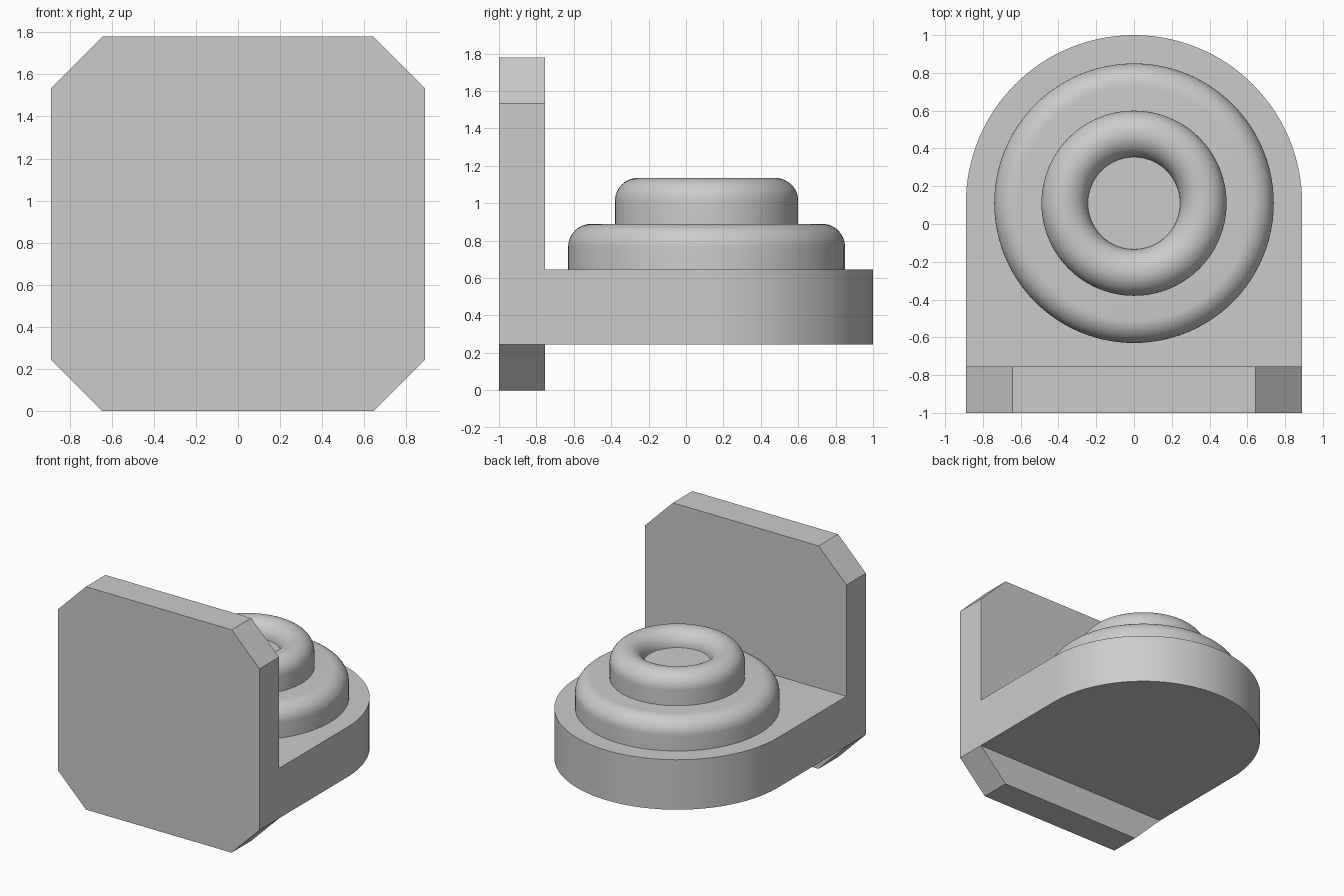
import bpy, bmesh, math
from mathutils import Vector

cube = bpy.data.objects.get("Cube")
if cube:
    bpy.data.objects.remove(cube, do_unlink=True)

grey = bpy.data.materials.new("light_grey")
grey.use_nodes = True
colour = (0.6, 0.6, 0.6, 1)
grey.diffuse_color = colour
grey.node_tree.nodes["Principled BSDF"].inputs["Base Color"].default_value = colour

W = 0.89            # half width of the plate and the slab
CUT = 0.246         # corner cut, also the plate thickness
CENTRE_Y = 0.11     # axis of the round end and the rings
SLAB_TOP = 0.645
PLATE_BACK = -1 + CUT


def finish(name, bm):
    bmesh.ops.recalc_face_normals(bm, faces=bm.faces)
    mesh = bpy.data.meshes.new(name)
    bm.to_mesh(mesh)
    bm.free()
    mesh.materials.append(grey)
    obj = bpy.data.objects.new(name, mesh)
    bpy.context.collection.objects.link(obj)
    bpy.ops.object.select_all(action='DESELECT')
    obj.select_set(True)
    bpy.context.view_layer.objects.active = obj
    bpy.ops.object.shade_smooth_by_angle(angle=math.radians(30))
    return obj


def extrude_outline(name, points, direction):
    bm = bmesh.new()
    face = bm.faces.new([bm.verts.new(p) for p in points])
    ext = bmesh.ops.extrude_face_region(bm, geom=[face])
    verts = [g for g in ext["geom"] if isinstance(g, bmesh.types.BMVert)]
    bmesh.ops.translate(bm, verts=verts, vec=Vector(direction))
    return finish(name, bm)


def lathe(name, profile, steps=96):
    bm = bmesh.new()
    verts = [bm.verts.new((r, CENTRE_Y, z)) for r, z in profile]
    edges = [bm.edges.new(pair) for pair in zip(verts, verts[1:])]
    bmesh.ops.spin(bm, geom=verts + edges, cent=(0, CENTRE_Y, 0), axis=(0, 0, 1),
                   angle=math.tau, steps=steps)
    bmesh.ops.remove_doubles(bm, verts=bm.verts, dist=0.0001)
    return finish(name, bm)


def arc(r, z, radius, start, end, steps=12):
    angles = [math.radians(start + (end - start) * i / steps) for i in range(steps + 1)]
    return [(r + radius * math.cos(a), z + radius * math.sin(a)) for a in angles]


# Upright plate with cut corners
H = 2 * W
outline = [(CUT - W, 0), (W - CUT, 0), (W, CUT), (W, H - CUT),
           (W - CUT, H), (CUT - W, H), (-W, H - CUT), (-W, CUT)]
extrude_outline("upright_plate", [(x, -1, z) for x, z in outline], (0, CUT, 0))

# Horizontal slab with a round end
slab = [(-W, PLATE_BACK), (W, PLATE_BACK)] + arc(0, CENTRE_Y, W, 0, 180, 64)
extrude_outline("rounded_slab", [(x, y, CUT) for x, y in slab], (0, 0, SLAB_TOP - CUT))

# Lower stepped disc with a rounded rim
F = 0.123
STEP = 0.89
lathe("lower_disc", [(0.74, SLAB_TOP)] + arc(0.74 - F, STEP - F, F, 0, 90) + [(0, STEP)])

# Upper ring, rounded over into a shallow round recess
TOP = 1.135
lathe("upper_ring", [(0.49, STEP)] + arc(0.49 - F, TOP - F, F, 0, 180, 24) + [(0, TOP - F)])
